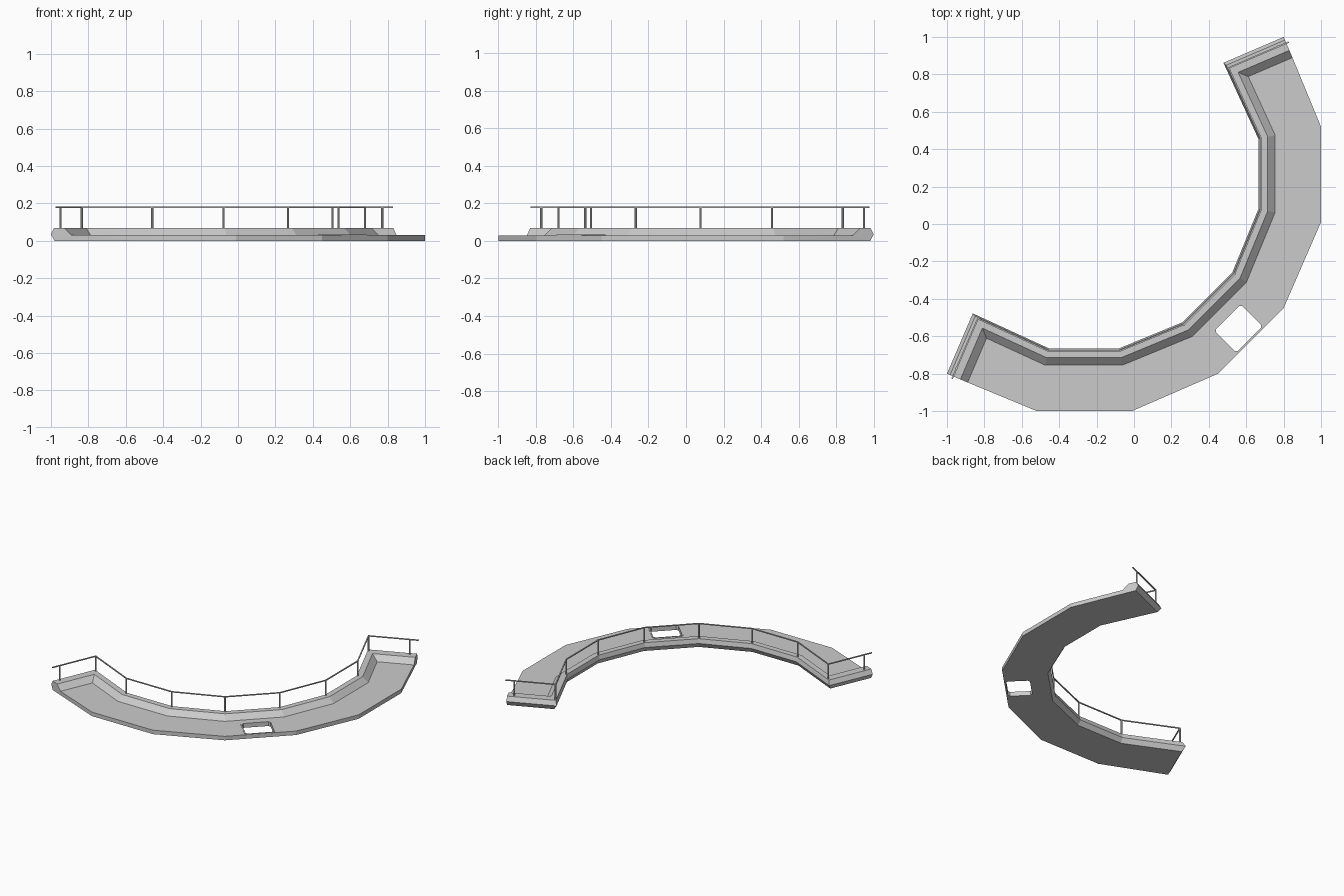
import bpy, bmesh, math
from mathutils import Vector, Matrix

if "Cube" in bpy.data.objects:
    bpy.data.objects.remove(bpy.data.objects["Cube"])


def mirrored(points):
    # The plan is symmetric about the line y = -x
    return [Vector(p) for p in points] + [Vector((-y, -x)) for x, y in reversed(points)]


wall_path = mirrored([(0.80, 1.0), (0.478, 0.862), (0.665, 0.455), (0.665, 0.08), (0.525, -0.26)])
outer_edge = mirrored([(1.0, 0.52), (1.0, 0.01), (0.80, -0.45)])


def offset(path, d, d_end, extend=0.0):
    """Mitred left offset of an open path; the two end segments use d_end."""
    dirs = [(b - a).normalized() for a, b in zip(path, path[1:])]
    norms = [Vector((-v.y, v.x)) for v in dirs]
    dist = [d_end] + [d] * (len(dirs) - 2) + [d_end]
    out = [path[0] + norms[0] * d_end - dirs[0] * extend]
    for i, p in enumerate(path[1:-1]):
        m, n, dm, dn = norms[i], norms[i + 1], dist[i], dist[i + 1]
        c = m.dot(n)
        out.append(p + (m * (dm - c * dn) + n * (dn - c * dm)) / (1 - c * c))
    out.append(path[-1] + norms[-1] * d_end + dirs[-1] * extend)
    return out


def sweep_rows(bm, profile, extend=0.0):
    return [[bm.verts.new((p.x, p.y, z)) for p in offset(wall_path, d, e, extend)]
            for d, e, z in profile]


def skin(bm, a, b):
    for i in range(len(a) - 1):
        bm.faces.new((a[i], a[i + 1], b[i + 1], b[i]))


def finish(bm, name):
    bmesh.ops.recalc_face_normals(bm, faces=bm.faces[:])
    mesh = bpy.data.meshes.new(name)
    bm.to_mesh(mesh)
    bm.free()
    obj = bpy.data.objects.new(name, mesh)
    bpy.context.collection.objects.link(obj)
    return obj


def hatch_loop(bm, grow, z):
    # Chamfered rectangle around the hatch, u points radially outward
    u0, u1, v, c = 0.707 - grow, 0.873 + grow, 0.1 + grow, 0.014
    pts = [(u0 + c, -v), (u1 - c, -v), (u1, -v + c), (u1, v - c),
           (u1 - c, v), (u0 + c, v), (u0, v - c), (u0, -v + c)]
    s = math.sqrt(0.5)
    return [bm.verts.new(((u + w) * s, (w - u) * s, z)) for u, w in pts]


# Balcony slab with raised, bevelled parapet
bm = bmesh.new()
rows = sweep_rows(bm, [(0.02, 0.02, 0), (0, 0, 0.035), (0.008, 0.018, 0.068),
                       (0.05, 0.078, 0.068), (0.09, 0.12, 0.03)])
for a, b in zip(rows, rows[1:]):
    skin(bm, a, b)
low = [bm.verts.new((p.x, p.y, 0)) for p in outer_edge]
top = [bm.verts.new((p.x, p.y, 0.03)) for p in outer_edge]
skin(bm, low, top)
bm.faces.new(rows[-1] + top[::-1])
bm.faces.new(rows[0] + low[::-1])
for i in (0, -1):
    bm.faces.new([r[i] for r in rows] + [top[i], low[i]])
bm.normal_update()
bmesh.ops.recalc_face_normals(bm, faces=bm.faces[:])
bmesh.ops.triangulate(bm, faces=[f for f in bm.faces if len(f.verts) > 4])
slab = finish(bm, "balcony_slab")

# Hatch opening cutter
bm = bmesh.new()
a, b = hatch_loop(bm, 0, -0.1), hatch_loop(bm, 0, 0.1)
skin(bm, a + a[:1], b + b[:1])
bm.faces.new(a)
bm.faces.new(b)
cutter = finish(bm, "hatch_cutter")
cutter.hide_render = True
cutter.hide_viewport = True
cut = slab.modifiers.new("hatch_opening", 'BOOLEAN')
cut.operation = 'DIFFERENCE'
cut.solver = 'EXACT'
cut.object = cutter

# Thin rim around the hatch
bm = bmesh.new()
loops = [hatch_loop(bm, g, z) for g, z in [(0, 0.028), (0.008, 0.028), (0.008, 0.033), (0, 0.033)]]
for a, b in zip(loops, loops[1:] + loops[:1]):
    skin(bm, a + a[:1], b + b[:1])
finish(bm, "hatch_rim")

# Handrail following the parapet
RAIL, RAIL_END, W = 0.014, 0.036, 0.004
bm = bmesh.new()
rows = sweep_rows(bm, [(RAIL + s * W, RAIL_END + s * W, z)
                       for s, z in [(-1, 0.176), (1, 0.176), (1, 0.183), (-1, 0.183)]], 0.015)
for a, b in zip(rows, rows[1:] + rows[:1]):
    skin(bm, a, b)
for i in (0, -1):
    bm.faces.new([r[i] for r in rows])
finish(bm, "handrail")

# Railing posts at every corner and near both ends
bm = bmesh.new()
for p in offset(wall_path, RAIL, RAIL_END, -0.047):
    bmesh.ops.create_cone(bm, cap_ends=True, segments=8, radius1=0.006, radius2=0.006,
                          depth=0.115, matrix=Matrix.Translation((p.x, p.y, 0.1205)))
finish(bm, "railing_posts")
